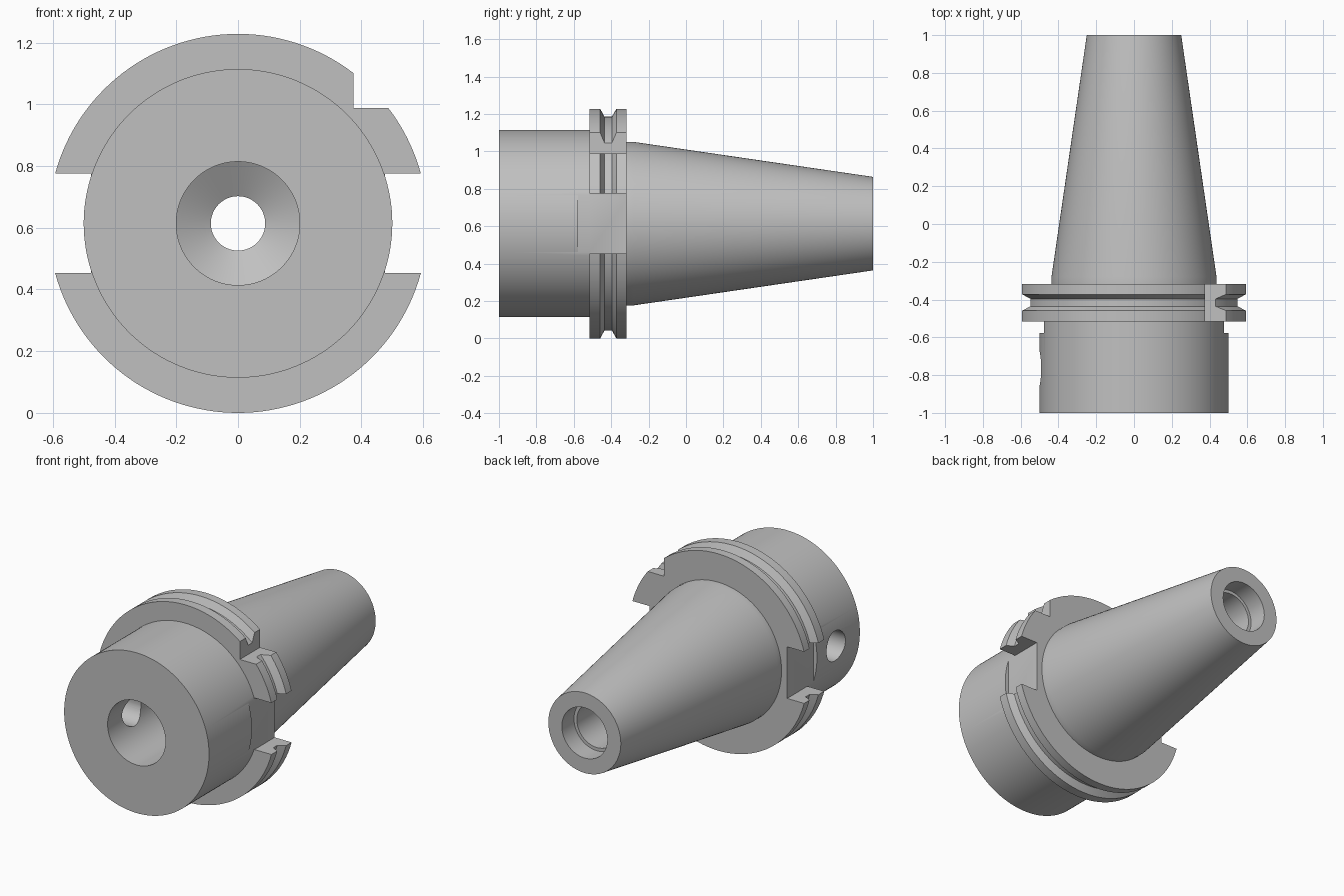
import bpy, bmesh, math
from mathutils import Matrix, Vector

cube = bpy.data.objects.get("Cube")
if cube:
    bpy.data.objects.remove(cube, do_unlink=True)

AXIS_Z = 0.614      # height of the turning axis
SEGMENTS = 144

steel = bpy.data.materials.new("plain_grey_steel")
steel.use_nodes = True
grey = (0.53, 0.53, 0.53, 1.0)
steel.diffuse_color = grey
steel.node_tree.nodes["Principled BSDF"].inputs["Base Color"].default_value = grey


def to_object(bm, name):
    bmesh.ops.recalc_face_normals(bm, faces=bm.faces)
    mesh = bpy.data.meshes.new(name)
    bm.to_mesh(mesh)
    bm.free()
    mesh.materials.append(steel)
    obj = bpy.data.objects.new(name, mesh)
    bpy.context.collection.objects.link(obj)
    return obj


def lathe(name, profile):
    """Turn a closed (y, radius) outline about the y axis."""
    bm = bmesh.new()
    rings = []
    for i in range(SEGMENTS):
        a = 2 * math.pi * i / SEGMENTS
        rings.append([bm.verts.new((r * math.cos(a), y, AXIS_Z + r * math.sin(a)))
                      for y, r in profile])
    n = len(profile)
    for i, ring in enumerate(rings):
        nxt = rings[(i + 1) % SEGMENTS]
        for j in range(n):
            k = (j + 1) % n
            bm.faces.new((ring[j], ring[k], nxt[k], nxt[j]))
    return to_object(bm, name)


def box(name, low, high):
    bm = bmesh.new()
    low, high = Vector(low), Vector(high)
    bmesh.ops.create_cube(bm, size=1, matrix=Matrix.Translation((low + high) / 2)
                          @ Matrix.Diagonal((*(high - low), 1)))
    return to_object(bm, name)


def cut(body, cutter):
    mod = body.modifiers.new(cutter.name, "BOOLEAN")
    mod.operation = "DIFFERENCE"
    mod.solver = "EXACT"
    mod.object = cutter
    bpy.context.view_layer.objects.active = body
    bpy.ops.object.modifier_apply(modifier=mod.name)
    bpy.data.objects.remove(cutter, do_unlink=True)


# Turned body: outside from the front nose to the small end, then back through the bore
nose = [(-1, 0.2), (-1, 0.5), (-0.517, 0.5)]
flange = [(-0.517, 0.614), (-0.459, 0.614), (-0.436, 0.572),
          (-0.396, 0.572), (-0.372, 0.614), (-0.318, 0.614)]
taper = [(-0.318, 0.437), (-0.28, 0.437), (1, 0.25)]
drawbar_hole = [(1, 0.157), (0.88, 0.157), (0.88, 0.137), (0.4, 0.137), (0.36, 0.088)]
front_bore = [(0.015, 0.088), (-0.05, 0.2)]
body = lathe("tool_holder_body", nose + flange + taper + drawbar_hole + front_bore)

# Drive slots on both sides of the flange
for side in (-1, 1):
    xs = sorted((side * 0.476, side * 0.8))
    cut(body, box("drive_slot", (xs[0], -0.577, AXIS_Z - 0.161),
                  (xs[1], -0.25, AXIS_Z + 0.161)))

# Corner notch on the upper left of the flange
cut(body, box("corner_notch", (0.375, -0.6, 0.988), (0.8, -0.25, 1.4)))

# Clamping screw hole from the right side into the bore
bm = bmesh.new()
bmesh.ops.create_cone(bm, cap_ends=True, segments=48, radius1=0.093, radius2=0.093, depth=0.6,
                      matrix=Matrix.Translation((-0.4, -0.765, AXIS_Z))
                      @ Matrix.Rotation(math.pi / 2, 4, "Y"))
cut(body, to_object(bm, "screw_hole"))

# Smooth turned surfaces with crisp edges
bpy.ops.object.select_all(action="DESELECT")
body.select_set(True)
bpy.context.view_layer.objects.active = body
bpy.ops.object.shade_smooth_by_angle(angle=math.radians(25))
